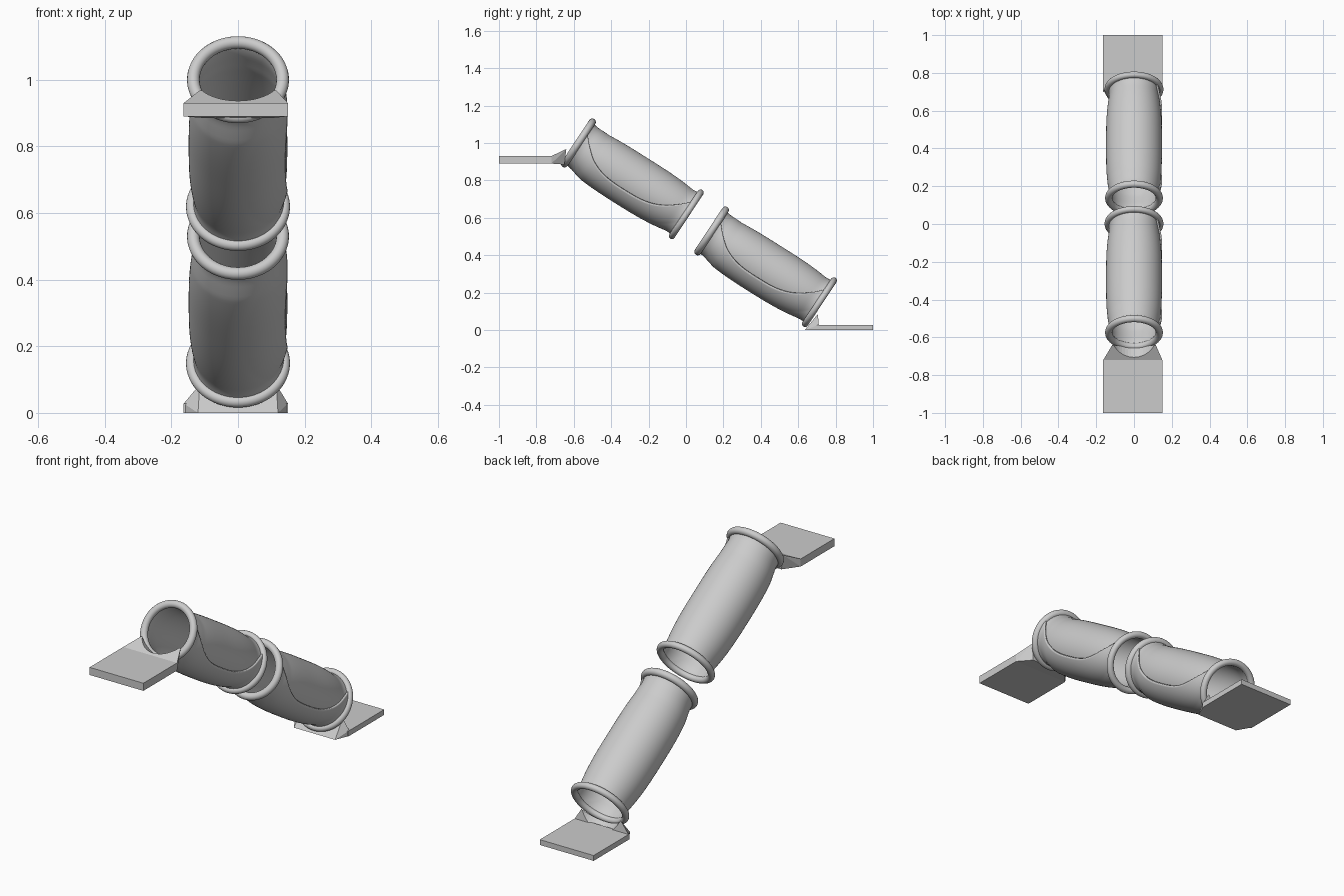
import bpy, bmesh
from math import pi, radians, sin, cos, atan2
from mathutils import Vector, Matrix

if "Cube" in bpy.data.objects:
    bpy.data.objects.remove(bpy.data.objects["Cube"])

D = Vector((0, 0.605, -0.40)).normalized()      # slope direction of the slide
N = Vector((0, -D.z, D.y))                      # up, square to the slope
X = Vector((1, 0, 0))
LENGTH = 0.725
STARTS = [Vector((0, -0.590, 1.010)), Vector((0, 0.122, 0.540))]
FRAME = Matrix((X, N, D)).transposed().to_4x4()


def finish(name, bm, smooth=True):
    bmesh.ops.recalc_face_normals(bm, faces=bm.faces)
    me = bpy.data.meshes.new(name)
    bm.to_mesh(me)
    bm.free()
    ob = bpy.data.objects.new(name, me)
    bpy.context.collection.objects.link(ob)
    bpy.ops.object.select_all(action='DESELECT')
    bpy.context.view_layer.objects.active = ob
    ob.select_set(True)
    if smooth:
        bpy.ops.object.shade_smooth_by_angle(angle=radians(40))
    return ob


def radius(t):
    w = abs(2 * t - 1)
    flare = max(0.0, (w - 0.84) / 0.16) ** 2
    return 0.148 - 0.025 * w ** 3 + 0.013 * flare


def shift(t):
    return -0.016 * min(1, 6 * t) * (1 - t * t)


# rolled sheet: the outer edge follows a curved seam and overlaps the inner edge
def rolled_tube(name, start, nt=56, nu=96):
    bm = bmesh.new()
    rows = []
    for i in range(nt + 1):
        t = i / nt
        seam = radians(-24 + 61 * abs(2 * t - 1) ** 3)
        row = []
        for j in range(nu + 1):
            turn = j / nu * (2 * pi + 0.15)
            a = seam - turn
            r = radius(t) + 0.009 * max(0, 1 - turn)
            p = start + D * (0.018 + t * (LENGTH - 0.036))
            row.append(bm.verts.new(p + X * r * cos(a) + N * (r * sin(a) + shift(t))))
        rows.append(row)
    for a, b in zip(rows, rows[1:]):
        for j in range(nu):
            bm.faces.new((a[j], a[j + 1], b[j + 1], b[j]))
    # outward normals so the thickness goes inward
    bmesh.ops.recalc_face_normals(bm, faces=bm.faces)
    f = bm.faces[:][nu // 2]
    bm.normal_update()
    flip = f.normal.dot(f.calc_center_median() - start - D * 0.02) < 0
    ob = finish(name, bm)
    mod = ob.modifiers.new("thickness", 'SOLIDIFY')
    mod.thickness = 0.009
    mod.offset = 1 if flip else -1
    return ob


# rounded lip around each tube end
def rim(name, centre, major, minor, nu=72, nv=16):
    bm = bmesh.new()
    v = []
    for i in range(nu):
        a = 2 * pi * i / nu
        out = X * cos(a) + N * sin(a)
        v.append([bm.verts.new(centre + out * (major + minor * cos(b)) + D * minor * sin(b))
                  for b in (2 * pi * k / nv for k in range(nv))])
    for i in range(nu):
        for k in range(nv):
            i2, k2 = (i + 1) % nu, (k + 1) % nv
            bm.faces.new((v[i][k], v[i2][k], v[i2][k2], v[i][k2]))
    return finish(name, bm)


def hull(name, points):
    bm = bmesh.new()
    for p in points:
        bm.verts.new(p)
    res = bmesh.ops.convex_hull(bm, input=bm.verts)
    bmesh.ops.delete(bm, geom=[g for g in res["geom_interior"] if isinstance(g, bmesh.types.BMVert)],
                     context='VERTS')
    return finish(name, bm, False)


# bracket hull with the tube bore cut through it
def cradle(name, points, centre):
    ob = hull(name, points)
    bm = bmesh.new()
    bmesh.ops.create_cone(bm, cap_ends=True, segments=48, radius1=0.125, radius2=0.125, depth=0.7,
                          matrix=Matrix.Translation(centre) @ FRAME)
    cutter = finish(name + "_cutter", bm, False)
    cutter.hide_render = True
    mod = ob.modifiers.new("bore", 'BOOLEAN')
    mod.operation = 'DIFFERENCE'
    mod.solver = 'EXACT'
    mod.object = cutter
    bpy.context.view_layer.objects.active = ob
    bpy.ops.object.modifier_apply(modifier=mod.name)
    bpy.data.objects.remove(cutter)


def box(name, y0, y1, z0, z1):
    hull(name, [(x, y, z) for x in (-0.163, 0.15) for y in (y0, y1) for z in (z0, z1)])


# two tube sections with their rims
for label, s in zip(("upper", "lower"), STARTS):
    rolled_tube(label + "_tube", s)
    rim(label + "_entry_rim", s + D * 0.018, 0.134, 0.019)
    rim(label + "_exit_rim", s + D * (LENGTH - 0.016), 0.139, 0.017)

# flat platforms at both ends
box("upper_platform", -1, -0.72, 0.89, 0.93)
box("lower_platform", 0.70, 1, 0, 0.028)

# brackets joining the platforms to the tube ends
cradle("upper_bracket",
       [(x, -0.72, z) for x in (-0.163, 0.15) for z in (0.89, 0.93)] +
       [(x, -0.65, 0.885) for x in (-0.10, 0.10)] +
       [(x, -0.64, 0.968) for x in (-0.115, 0.115)], STARTS[0])
cradle("lower_bracket",
       [(x, 0.71, z) for x in (-0.163, 0.15) for z in (0, 0.028)] +
       [(x, 0.635, 0.0) for x in (-0.12, 0.12)] +
       [(x, 0.705, 0.085) for x in (-0.115, 0.115)], STARTS[1] + D * LENGTH)
